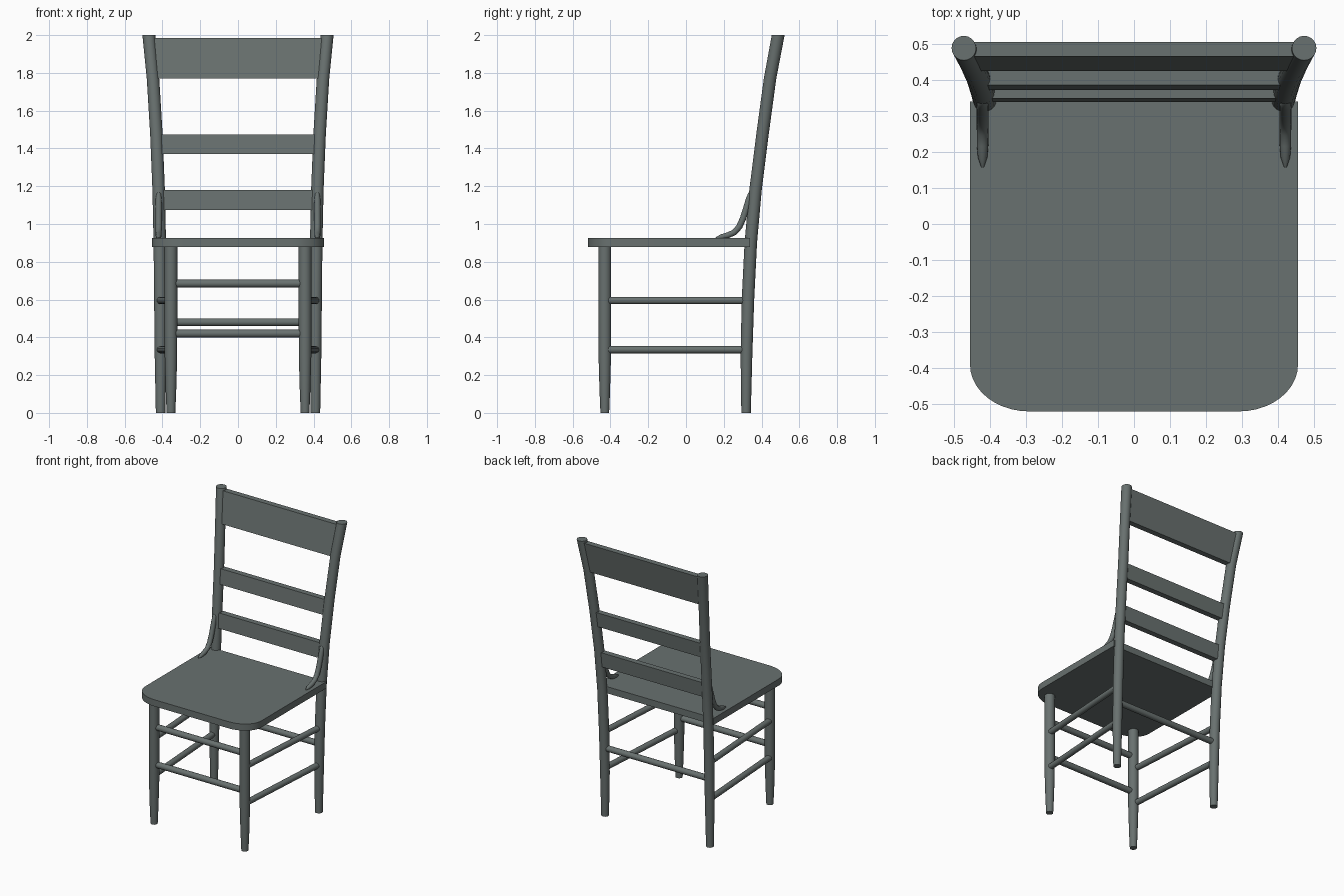
import bpy
import bmesh
from math import sin, cos, pi, radians
from mathutils import Vector

cube = bpy.data.objects.get("Cube")
if cube:
    bpy.data.objects.remove(cube, do_unlink=True)

# Single painted finish
paint = bpy.data.materials.new("grey_green_paint")
paint.use_nodes = True
colour = (0.14, 0.165, 0.16, 1)
paint.diffuse_color = colour
paint.node_tree.nodes["Principled BSDF"].inputs["Base Color"].default_value = colour


def finish(name, bm):
    bmesh.ops.recalc_face_normals(bm, faces=bm.faces)
    mesh = bpy.data.meshes.new(name)
    bm.to_mesh(mesh)
    bm.free()
    mesh.materials.append(paint)
    obj = bpy.data.objects.new(name, mesh)
    bpy.context.collection.objects.link(obj)
    bpy.ops.object.select_all(action='DESELECT')
    obj.select_set(True)
    bpy.context.view_layer.objects.active = obj
    bpy.ops.object.shade_smooth_by_angle(angle=radians(40))
    return obj


def loft(name, path, level=False, sides=20):
    """Round bar through (x, y, z, radius) stations; level keeps rings horizontal."""
    bm = bmesh.new()
    pts = [Vector(p[:3]) for p in path]
    rings = []
    for i, p in enumerate(pts):
        axis = pts[min(i + 1, len(pts) - 1)] - pts[max(i - 1, 0)]
        if level:
            axis = Vector((0, 0, 1))
        axis.normalize()
        u = Vector((0, 1, 0)) if abs(axis.x) > 0.9 else Vector((1, 0, 0))
        u = (u - axis * u.dot(axis)).normalized()
        v = axis.cross(u)
        r = path[i][3]
        rings.append([bm.verts.new(p + r * (u * cos(2 * pi * k / sides) + v * sin(2 * pi * k / sides)))
                      for k in range(sides)])
    for a, b in zip(rings, rings[1:]):
        for k in range(sides):
            n = (k + 1) % sides
            bm.faces.new((a[k], a[n], b[n], b[k]))
    bm.faces.new(rings[0])
    bm.faces.new(rings[-1])
    return finish(name, bm)


def prism(name, outline, offset):
    bm = bmesh.new()
    face = bm.faces.new([bm.verts.new(p) for p in outline])
    new = bmesh.ops.extrude_face_region(bm, geom=[face])["geom"]
    bmesh.ops.translate(bm, vec=offset, verts=[g for g in new if isinstance(g, bmesh.types.BMVert)])
    return finish(name, bm)


# Centre line of the left back post: x, y, z, radius
POST = [(.41, .318, 0, .025), (.41, .32, .3, .031), (.411, .328, .6, .033),
        (.414, .343, .9, .033), (.42, .368, 1.18, .033), (.432, .405, 1.475, .033),
        (.45, .445, 1.77, .033), (.472, .488, 2, .034)]


def post_at(z):
    for a, b in zip(POST, POST[1:]):
        if z <= b[2]:
            t = (z - a[2]) / (b[2] - a[2])
            return a[0] + t * (b[0] - a[0]), a[1] + t * (b[1] - a[1])


# Seat with rounded front corners
corner = [(.29 + .165 * cos(t * pi / 20), -.39 - .13 * sin(t * pi / 20)) for t in range(11)]
half = [(.455, .34)] + corner
plan = half + [(-x, y) for x, y in reversed(half)]
prism("seat", [(x, y, .878) for x, y in plan], (0, 0, .047))

# Legs, posts, side stretchers and curved braces on both sides
for side, s in (("left", 1), ("right", -1)):
    loft(side + "_back_post", [(s * x, y, z, r) for x, y, z, r in POST], level=True)
    loft(side + "_front_leg", [(s * .355, -.43, z, r) for z, r in
                               ((0, .023), (.12, .028), (.3, .033), (.6, .034), (.9, .034))], level=True)
    for level_name, z in (("lower", .335), ("upper", .595)):
        loft(f"{side}_{level_name}_side_stretcher",
             [(s * .362, -.43, z, .02), (s * .411, .325, z, .02)], sides=14)
    brace = [(.158, .926, .004), (.185, .932, .013), (.22, .94, .016), (.255, .955, .016),
             (.282, .985, .017), (.302, 1.03, .017), (.318, 1.08, .017), (.332, 1.13, .016),
             (.34, 1.16, .012), (.343, 1.172, .004)]
    loft(side + "_brace", [(s * .42, y, z, r) for y, z, r in brace], sides=14)

# Cross stretchers
for name, x, y, z in (("front_upper_stretcher", .355, -.43, .685),
                      ("front_lower_stretcher", .355, -.43, .42),
                      ("back_stretcher", .41, .324, .48)):
    loft(name, [(-x, y, z, .021), (x, y, z, .021)], sides=14)

# Back slats leaning with the posts
for name, low, high in (("lower_slat", 1.075, 1.18), ("middle_slat", 1.37, 1.475),
                        ("top_slat", 1.77, 1.985)):
    (x0, y0), (x1, y1) = post_at(low), post_at(high)
    prism(name, [(-x0, y0 - .02, low), (x0, y0 - .02, low), (x1, y1 - .02, high), (-x1, y1 - .02, high)],
          (0, .04, 0))
